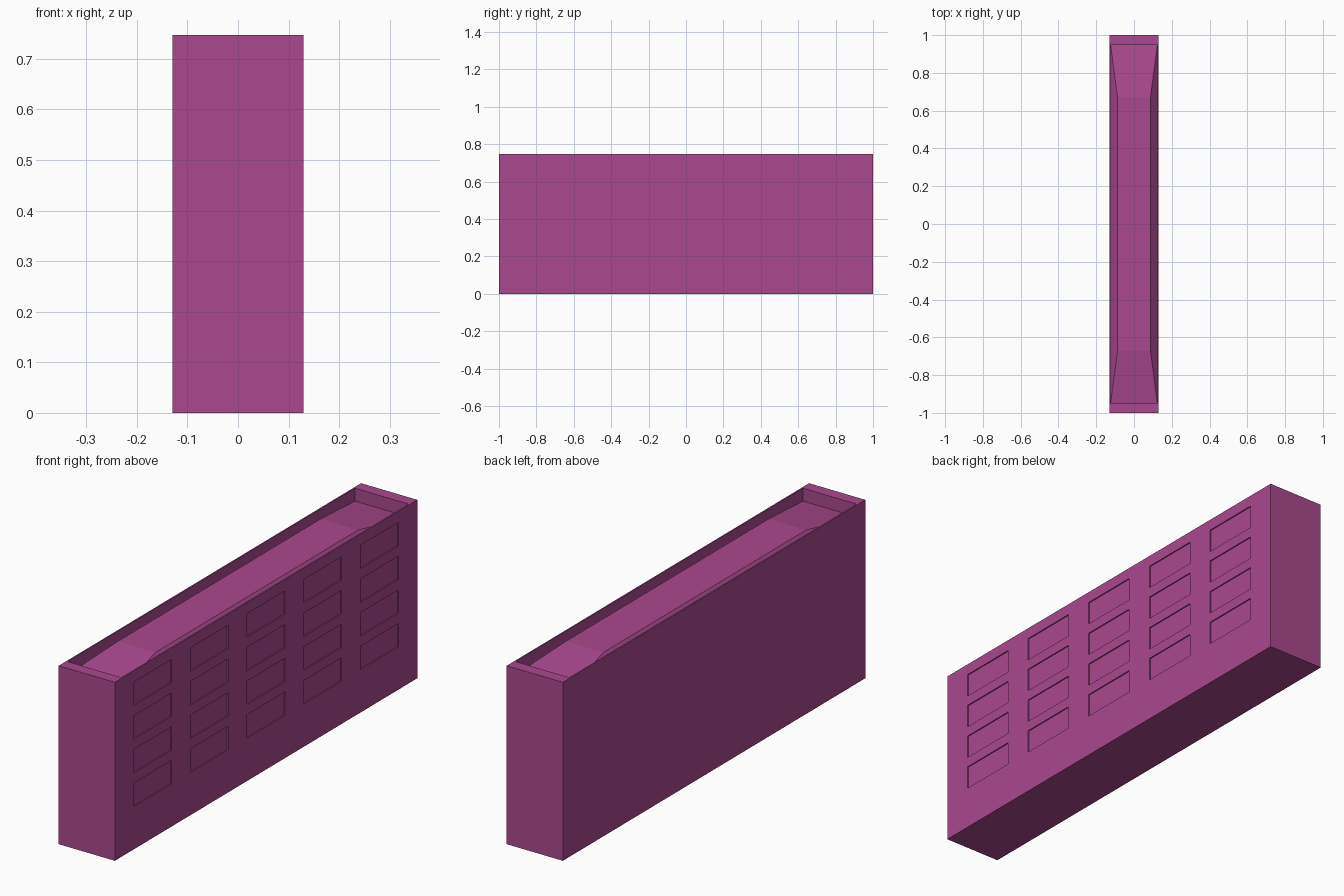
import bpy, bmesh
from mathutils import Matrix

if "Cube" in bpy.data.objects:
    bpy.data.objects.remove(bpy.data.objects["Cube"])

W, L, H = 0.13, 1.0, 0.747        # half width, half length, height
WALL, END = 0.006, 0.05           # parapet thickness: long sides, ends
DEPTH = 0.005                     # window recess


def make_object(name, bm):
    bmesh.ops.recalc_face_normals(bm, faces=bm.faces[:])
    mesh = bpy.data.meshes.new(name)
    bm.to_mesh(mesh)
    bm.free()
    obj = bpy.data.objects.new(name, mesh)
    bpy.context.collection.objects.link(obj)
    return obj


def ring(bm, x, y, z):
    return [bm.verts.new((sx * x, sy * y, z))
            for sx, sy in ((-1, -1), (1, -1), (1, 1), (-1, 1))]


# Building block: outer walls, parapet, sunken well and raised hipped roof
bm = bmesh.new()
profile = [(W, L, 0), (W, L, H), (W - WALL, L - END, H),
           (W - WALL, L - END, 0.693), (0.087, 0.67, 0.735)]
rings = [ring(bm, *p) for p in profile]
for a, b in zip(rings, rings[1:]):
    for i in range(4):
        j = (i + 1) % 4
        bm.faces.new((a[i], a[j], b[j], b[i]))
bm.faces.new(rings[0])
bm.faces.new(rings[-1])
building = make_object("building", bm)

# Window cutters: 5 columns by 4 rows on the +x wall
bm = bmesh.new()
for col in range(5):
    for row in range(4):
        centre = (W, -0.75 + 0.375 * col, 0.651 - 0.141 * row)
        bmesh.ops.create_cube(bm, size=1, matrix=Matrix.Translation(centre)
                              @ Matrix.Diagonal((2 * DEPTH, 0.25, 0.098, 1)))
cutter = make_object("window_cutter", bm)
cutter.hide_render = True
cutter.hide_set(True)

mod = building.modifiers.new("windows", 'BOOLEAN')
mod.operation = 'DIFFERENCE'
mod.solver = 'EXACT'
mod.object = cutter

# Apply the cut and drop the helper
bpy.context.view_layer.objects.active = building
building.select_set(True)
bpy.ops.object.modifier_apply(modifier=mod.name)
bpy.data.objects.remove(cutter)

# Magenta wall paint
mat = bpy.data.materials.new("magenta")
mat.diffuse_color = (0.40, 0.065, 0.27, 1)
mat.use_nodes = True
mat.node_tree.nodes["Principled BSDF"].inputs["Base Color"].default_value = mat.diffuse_color
building.data.materials.clear()
building.data.materials.append(mat)
